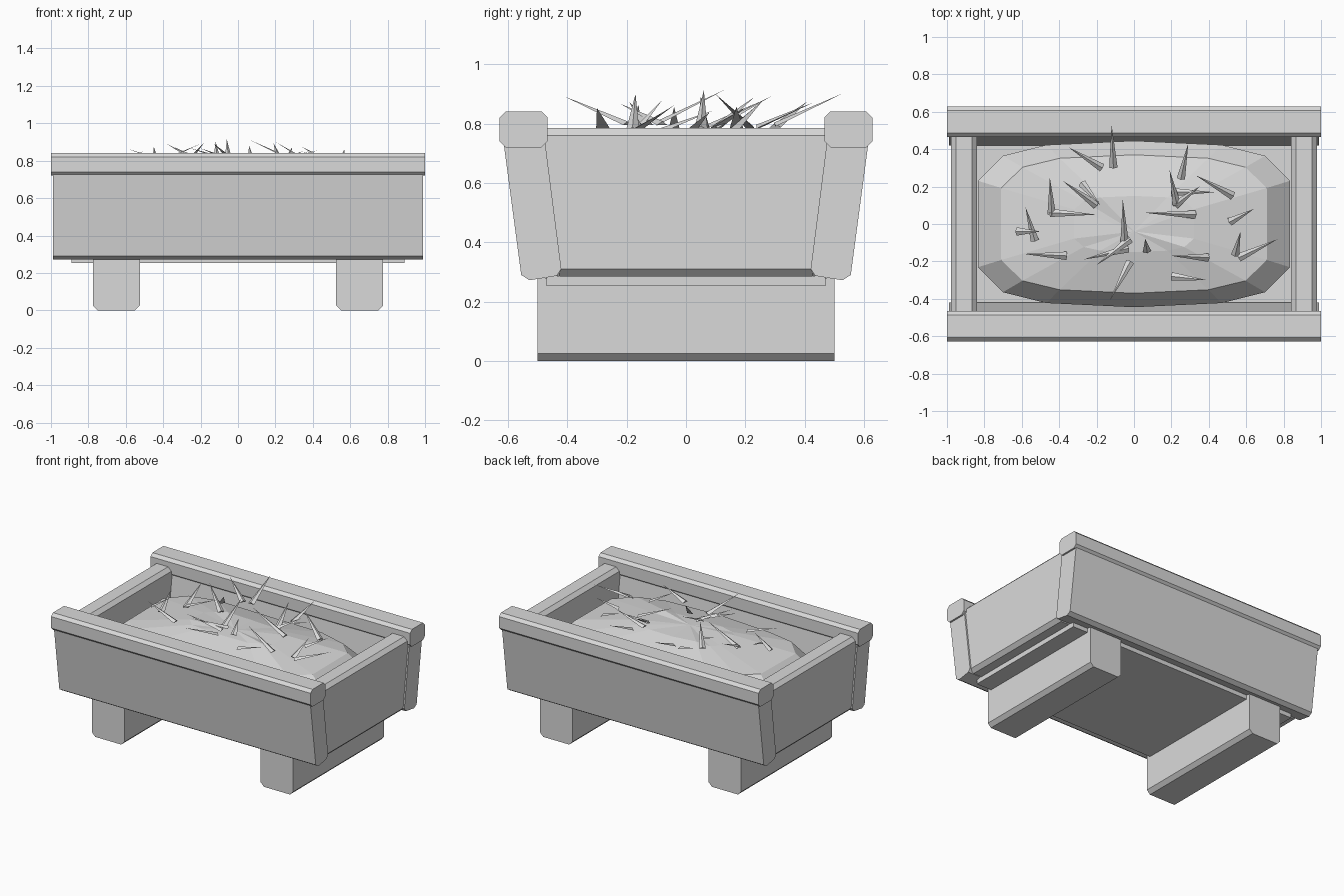
import bpy
import bmesh
import random
from mathutils import Vector, Matrix

random.seed(4)

cube = bpy.data.objects.get("Cube")
if cube:
    bpy.data.objects.remove(cube, do_unlink=True)

# One plain grey for everything
GREY = (0.7, 0.7, 0.7, 1.0)
grey = bpy.data.materials.new("plain grey")
grey.use_nodes = True
grey.diffuse_color = GREY
grey.node_tree.nodes["Principled BSDF"].inputs["Base Color"].default_value = GREY


def finish(name, bm):
    """Turn a bmesh into a flat shaded object."""
    bmesh.ops.recalc_face_normals(bm, faces=bm.faces)
    mesh = bpy.data.meshes.new(name)
    bm.to_mesh(mesh)
    bm.free()
    mesh.materials.append(grey)
    obj = bpy.data.objects.new(name, mesh)
    bpy.context.collection.objects.link(obj)
    return obj


def prism(name, profile, half_length, place):
    """Extrude a 2D profile; place(u, v, w) gives the 3D position."""
    bm = bmesh.new()
    ends = [[bm.verts.new(place(u, v, w)) for u, v in profile]
            for w in (-half_length, half_length)]
    count = len(profile)
    bm.faces.new(ends[0])
    bm.faces.new(ends[1])
    for i in range(count):
        j = (i + 1) % count
        bm.faces.new((ends[0][i], ends[0][j], ends[1][j], ends[1][i]))
    return finish(name, bm)


def chamfered(u0, u1, v0, v1, c, c_top):
    """Rectangle with cut bottom and top corners."""
    points = [(u0 + c, v0), (u1 - c, v0), (u1, v0 + c)]
    if c_top:
        points += [(u1, v1 - c_top), (u1 - c_top, v1), (u0 + c_top, v1), (u0, v1 - c_top)]
    else:
        points += [(u1, v1), (u0, v1)]
    return points + [(u0, v0 + c)]


# Long sloping side boards and the rails on top of them
board = [(0.475, 0.74), (0.615, 0.74), (0.555, 0.29), (0.527, 0.272),
         (0.435, 0.287), (0.42, 0.31)]
rail = chamfered(0.466, 0.628, 0.72, 0.84, 0.02, 0.02)
for side, sign in (("front", -1), ("back", 1)):
    def along_x(u, v, w, s=sign):
        return (w, s * u, v)
    prism(side + "_board", board, 0.988, along_x)
    prism(side + "_rail", rail, 1.0, along_x)

# End boards taper with the slope of the side boards; legs lie below them
end_board = chamfered(0.84, 0.978, 0.285, 0.785, 0.025, 0.025)
leg = chamfered(0.525, 0.775, 0.0, 0.28, 0.025, 0)
for side, sign in (("left", 1), ("right", -1)):
    prism(side + "_end_board", end_board, 1.0,
          lambda u, v, w: (sign * u, w * (0.43 + 0.13 * (v - 0.31)), v))
    prism(side + "_leg", leg, 0.5, lambda u, v, w: (sign * u, w, v))

# Floor panel
prism("floor", [(-0.89, 0.252), (0.89, 0.252), (0.89, 0.287), (-0.89, 0.287)],
      0.47, lambda u, v, w: (u, w, v))

# Faceted mound of filling: rings with cut corners rising to a low crown
quarter = [(1, 0.52), (0.84, 0.82), (0.56, 0.95)]
half = quarter + [(0, 1)] + [(-x, y) for x, y in reversed(quarter)]
outline = half + [(-x, -y) for x, y in half]
SEGMENTS = len(outline)
bm = bmesh.new()
rings = []
for rx, ry, z in ((0.83, 0.44, 0.288), (0.835, 0.445, 0.6),
                  (0.71, 0.37, 0.71), (0.32, 0.15, 0.77)):
    rings.append([bm.verts.new((x * rx, y * ry, z + random.uniform(-0.01, 0.01)))
                  for x, y in outline])
for low, high in zip(rings, rings[1:]):
    for i in range(SEGMENTS):
        j = (i + 1) % SEGMENTS
        bm.faces.new((low[i], low[j], high[j], high[i]))
crown = bm.verts.new((0, -0.04, 0.775))
for i in range(SEGMENTS):
    bm.faces.new((rings[-1][i], rings[-1][(i + 1) % SEGMENTS], crown))
bm.faces.new(rings[0])
finish("filling_mound", bm)

# Flat straw spikes: base x, y and tip x, y in hundredths
SPIKES = [
    (-17, 30, -35, 41), (-11, 30, -12, 53), (25, 24, 29, 43), (23, 10, 19, 29),
    (53, 15, 33, 26), (51, 1, 64, 8), (54, -17, 57, -4), (56, -18, 77, -8),
    (20, -28, 39, -30), (40, -18, 20, -17), (33, 5, 6, 6), (-36, -17, -59, -16),
    (-53, -9, -58, 9), (-63, -4, -50, -4), (-44, 5, -45, 25), (-45, 6, -20, 5),
    (-28, 22, -18, 10), (-2, -20, -13, -41), (-5, -10, -6, 13), (-3, -13, -27, -19),
    (7, -15, 6, -8), (-2, -8, -20, -22), (20, 17, 43, 17), (22, 10, 35, 20),
    (-20, 10, -38, 23)]
bm = bmesh.new()
for spike in SPIKES:
    bx, by, tx, ty = (n / 100 for n in spike)
    base = Vector((bx, by, 0.8 - 0.05 * abs(bx)))
    tip = Vector((tx, ty, 0.92 - 0.08 * abs(tx) - random.uniform(0, 0.04)))
    reach = tip - base
    turn = reach.to_track_quat("Z", "Y").to_matrix().to_4x4()
    flatten = Matrix.Diagonal((1, 0.35, 1, 1))
    bmesh.ops.create_cone(
        bm, cap_ends=True, segments=3, radius1=0.026, radius2=0, depth=reach.length,
        matrix=Matrix.Translation((base + tip) / 2) @ turn @ flatten)
bmesh.ops.remove_doubles(bm, verts=bm.verts, dist=0.0001)
finish("straw_spikes", bm)
